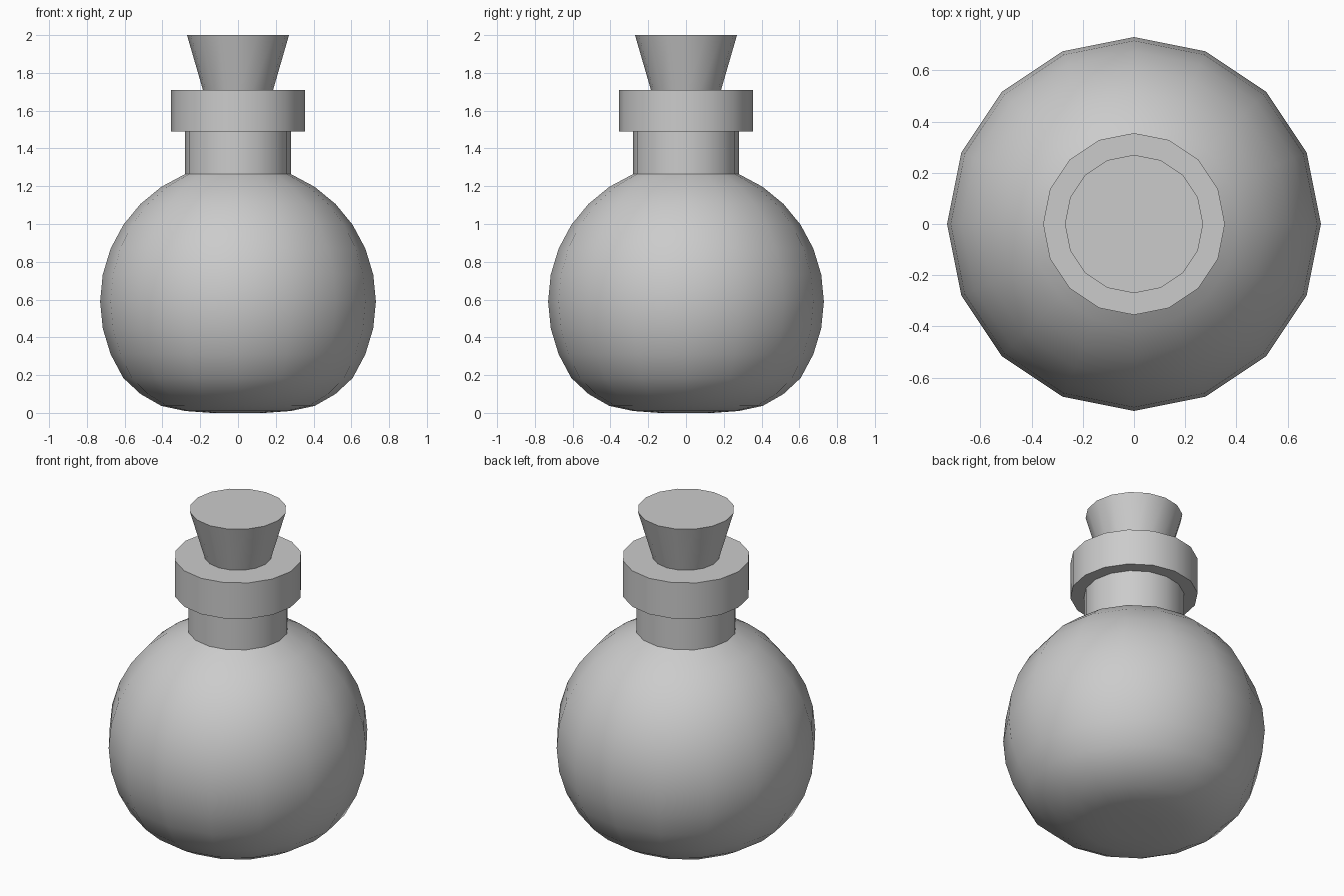
import bpy
import bmesh
from math import sin, cos, pi, radians

SIDES = 16

cube = bpy.data.objects.get("Cube")
if cube:
    bpy.data.objects.remove(cube, do_unlink=True)

# One plain grey for the whole bottle
grey = bpy.data.materials.new("plain grey")
grey.use_nodes = True
colour = (0.6, 0.6, 0.6, 1)
grey.diffuse_color = colour
grey.node_tree.nodes["Principled BSDF"].inputs["Base Color"].default_value = colour


def lathe(name, profile):
    """Spin (radius, height) points, listed bottom to top, and cap both ends."""
    bm = bmesh.new()
    rings = [[bm.verts.new((r * cos(2 * pi * i / SIDES), r * sin(2 * pi * i / SIDES), z))
              for i in range(SIDES)] for r, z in profile]
    for low, high in zip(rings, rings[1:]):
        for i in range(SIDES):
            j = (i + 1) % SIDES
            bm.faces.new((low[i], low[j], high[j], high[i]))
    bm.faces.new(rings[0][::-1])
    bm.faces.new(rings[-1])
    mesh = bpy.data.meshes.new(name)
    bm.to_mesh(mesh)
    bm.free()
    mesh.materials.append(grey)
    obj = bpy.data.objects.new(name, mesh)
    bpy.context.collection.objects.link(obj)
    bpy.ops.object.select_all(action="DESELECT")
    obj.select_set(True)
    bpy.context.view_layer.objects.active = obj
    bpy.ops.object.shade_smooth_by_angle(angle=radians(30))
    return obj


# Round flask with a flattened base, its top ring drawn up into the neck
radius, centre = 0.73, 0.59
base = [(0.14, 0.005), (0.28, 0.01), (0.406, 0.037), (0.516, 0.1)]
ball = [(radius * cos(pi * k / 16), centre + radius * sin(pi * k / 16)) for k in range(-3, 7)]
lathe("flask_body", [(0.14, 0)] + base[1:] + ball + [(ball[-1][0], 1.5)])

# Thick collar and tapered stopper
lathe("collar", [(0.355, 1.49), (0.355, 1.71)])
lathe("stopper", [(0.18, 1.69), (0.27, 2.0)])
